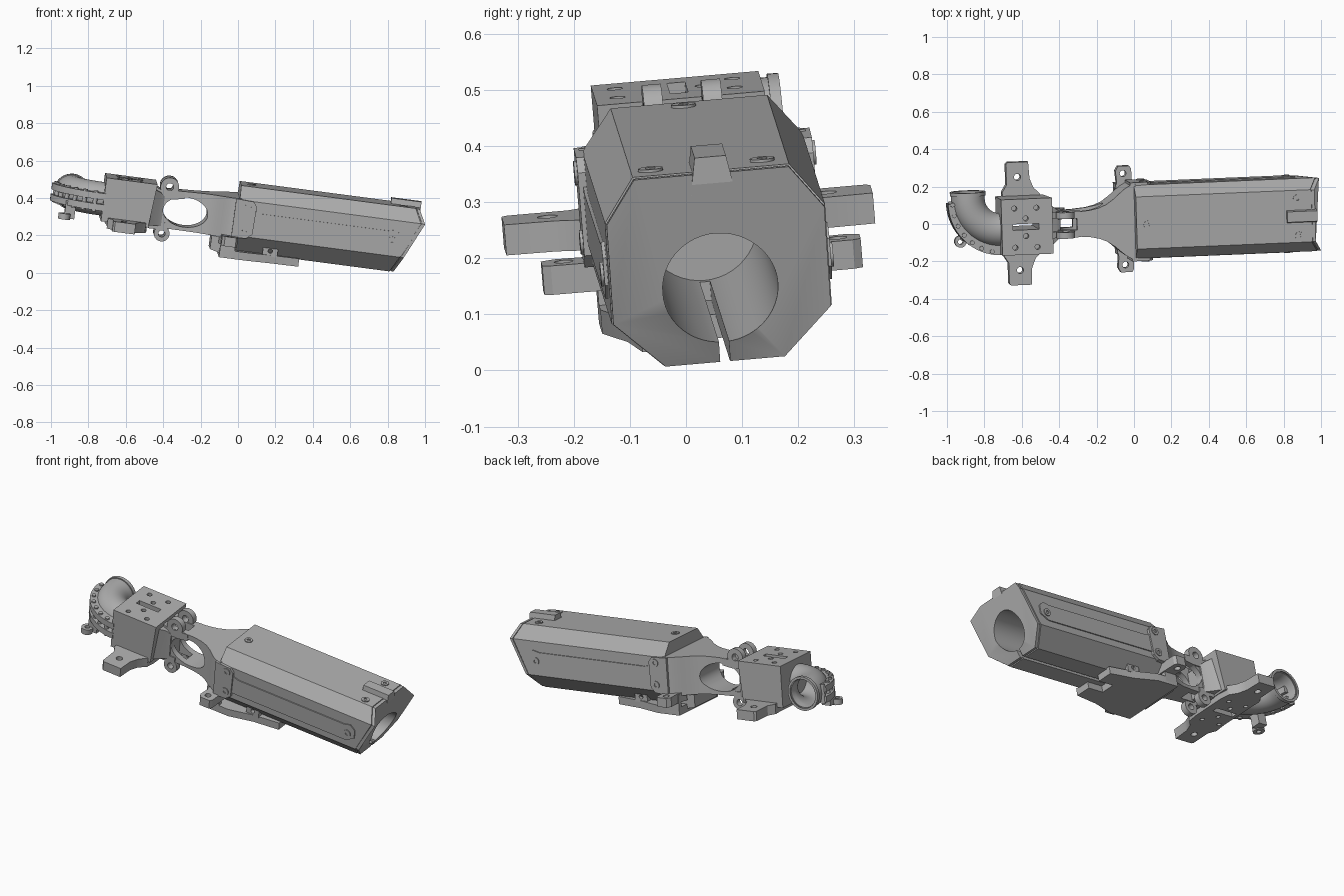
import bpy, bmesh
from math import sin, cos, pi, radians
from mathutils import Matrix

if "Cube" in bpy.data.objects:
    bpy.data.objects.remove(bpy.data.objects["Cube"])

grey = bpy.data.materials.new("plain grey")
grey.use_nodes = True
grey.diffuse_color = (0.42, 0.42, 0.42, 1)
grey.node_tree.nodes["Principled BSDF"].inputs["Base Color"].default_value = grey.diffuse_color

# Everything is built along a straight axis (u, v, w), then tilted as one
TILT = (Matrix.Translation((0, 0.02, 0.302)) @ Matrix.Rotation(radians(2.4), 4, 'Z')
        @ Matrix.Rotation(radians(7.5), 4, 'Y') @ Matrix.Rotation(radians(5), 4, 'X'))


def loft(name, rings, caps=True):
    bm = bmesh.new()
    loops = [[bm.verts.new(p) for p in ring] for ring in rings]
    n = len(loops[0])
    for a, b in zip(loops, loops[1:]):
        for i in range(n):
            bm.faces.new((a[i], a[(i + 1) % n], b[(i + 1) % n], b[i]))
    if caps:
        bm.faces.new(loops[0])
        bm.faces.new(loops[-1])
    bmesh.ops.recalc_face_normals(bm, faces=bm.faces)
    me = bpy.data.meshes.new(name)
    bm.to_mesh(me)
    bm.free()
    me.materials.append(grey)
    ob = bpy.data.objects.new(name, me)
    ob.matrix_world = TILT
    bpy.context.collection.objects.link(ob)
    return ob


def prism(name, pts, lo, hi, axis):
    place = {'u': lambda p, t: (t, p[0], p[1]),
             'v': lambda p, t: (p[0], t, p[1]),
             'w': lambda p, t: (p[0], p[1], t)}[axis]
    return loft(name, [[place(p, t) for p in pts] for t in (lo, hi)])


def ellipse(a, b, ra, rb=None, n=32):
    rb = rb or ra
    return [(a + ra * cos(2 * pi * i / n), b + rb * sin(2 * pi * i / n)) for i in range(n)]


def rect(a0, a1, b0, b1):
    return [(a0, b0), (a1, b0), (a1, b1), (a0, b1)]


def cut(ob, *cutters):
    for c in cutters:
        c.hide_render = True
        mod = ob.modifiers.new("cut", 'BOOLEAN')
        mod.operation, mod.solver, mod.object = 'DIFFERENCE', 'EXACT', c
    bpy.context.view_layer.update()
    me = bpy.data.meshes.new_from_object(ob.evaluated_get(bpy.context.evaluated_depsgraph_get()))
    ob.modifiers.clear()
    ob.data = me
    for c in cutters:
        bpy.data.objects.remove(c)
    return ob


def screw(name, a, b, base, axis, side=1):
    head = prism(name, ellipse(a, b, 0.022, n=20), side * (base - 0.01), side * (base + 0.005), axis)
    cut(head, prism("cutter", ellipse(a, b, 0.01, n=6), side * (base - 0.004), side * (base + 0.02), axis))


def eye(name, a, b, r, hole, lo, hi, axis):
    ob = prism(name, ellipse(a, b, r, n=20), lo, hi, axis)
    return cut(ob, prism("cutter", ellipse(a, b, hole, n=20), lo - 0.02, hi + 0.02, axis))


# Barrel shroud: octagonal tube with a slanted muzzle and separate-looking end cap
H, W, KNEE = 0.178, 0.197, 0.105
octagon = [(-0.108, -H), (0.108, -H), (W, -0.088), (W, KNEE),
           (0.14, H), (-0.14, H), (-W, KNEE), (-W, -0.088)]


def muzzle(w):
    return 0.99 - ((w - KNEE) * 0.5 if w > KNEE else (KNEE - w) * 0.46)


def muzzle_ring(scale, back):
    return [(muzzle(w) - back, v * scale, w * scale) for v, w in octagon]


shroud = loft("barrel_shroud", [[(-0.01, v, w) for v, w in octagon], muzzle_ring(1, 0.022),
                                muzzle_ring(0.965, 0.022), muzzle_ring(0.965, 0.016),
                                muzzle_ring(0.988, 0.016), muzzle_ring(0.988, 0)])
cut(shroud, prism("cutter", ellipse(0, -0.035, 0.103, n=48), 0.04, 1.2, 'u'),
    prism("cutter", rect(-0.009, 0.009, -0.3, -0.1), 0.06, 1.2, 'u'))

# Front sight and shroud screws
prism("front_sight", [(-0.04, 0.14), (0.04, 0.14), (0.028, 0.207), (-0.028, 0.207)], 0.80, 0.962, 'u')
for u, v in ((0.05, -0.012), (0.86, 0.095), (0.865, -0.105)):
    screw("top_screw", u, v, H, 'w')

# Side panels, receiver cheeks and their screws
panel = [(0.05, -0.05), (0.82, -0.05), (0.87, -0.02), (0.87, 0.03), (0.84, 0.055),
         (0.80, 0.045), (0.12, 0.045), (0.08, 0.055)]
cheek = [(-0.03, -0.1), (0.05, -0.095), (0.08, -0.07), (0.085, 0.08), (0.065, 0.105), (-0.03, 0.11)]
for s in (-1, 1):
    prism("side_panel", panel, s * 0.18, s * 0.203, 'v')
    prism("receiver_cheek", cheek, s * 0.17, s * 0.211, 'v')
    screw("panel_screw", 0.825, -0.005, 0.203, 'v', s)
    for w in (-0.05, 0.075):
        screw("cheek_screw", 0.045, w, 0.211, 'v', s)

# Receiver: flared neck with an oval window and a slot between the fork arms
flare = [(0, 0.203), (-0.03, 0.197), (-0.06, 0.18), (-0.09, 0.155), (-0.12, 0.128),
         (-0.16, 0.1), (-0.2, 0.083), (-0.25, 0.072), (-0.32, 0.066), (-0.42, 0.062)]
receiver = loft("receiver", [[(u, s * h, w) for s, w in ((-1, -0.11), (1, -0.11), (1, 0.112 + u * 0.04),
                                                         (-1, 0.112 + u * 0.04))] for u, h in flare])
cut(receiver, prism("cutter", ellipse(-0.285, -0.01, 0.12, 0.08), -0.3, 0.3, 'v'),
    prism("cutter", rect(-0.44, -0.32, -0.03, 0.03), -0.3, 0.3, 'w'))

# Underside: tang, mounting plate, hook and side lugs
prism("receiver_tang", [(-0.13, -0.1), (0.0, -0.1), (0.0, -0.2), (-0.07, -0.2), (-0.13, -0.185)],
      -0.11, 0.11, 'v')
base = [(-0.08, -0.19), (0.06, -0.19), (0.2, -0.15), (0.35, -0.13)]
plate = prism("mounting_plate", base + [(u, -v) for u, v in reversed(base)], -0.215, -0.172, 'w')
cut(plate, prism("cutter", rect(0.25, 0.4, -0.04, 0.04), -0.3, -0.1, 'w'))
lug = [(-0.09, 0.12), (-0.075, 0.2), (-0.08, 0.26), (-0.065, 0.285), (-0.005, 0.285), (0.005, 0.27), (0.01, 0.12)]
for s in (-1, 1):
    ob = prism("side_lug", [(u, s * v) for u, v in lug], -0.145, -0.093, 'w')
    cut(ob, prism("cutter", ellipse(-0.04, s * 0.245, 0.017, n=20), -0.2, 0, 'w'))
    hook = prism("plate_hook", rect(0.15, 0.23, -0.18, -0.125), s * 0.1, s * 0.15, 'v')
    cut(hook, prism("cutter", ellipse(0.19, -0.15, 0.012, n=16), -0.3, 0.3, 'v'))
    prism("plate_web", rect(-0.08, 0.0, -0.2, -0.1), s * 0.165, s * 0.19, 'v')

# Head block with drilled top and a through slot
head = prism("head_block", [(-0.73, -0.11), (-0.475, -0.11), (-0.455, 0.125), (-0.73, 0.125)], -0.15, 0.15, 'v')
holes = [(u, v) for u in (-0.66, -0.54) for v in (-0.11, 0.1)] + [(-0.6, -0.05), (-0.6, 0.045)]
cut(head, prism("cutter", rect(-0.67, -0.53, -0.016, 0.016), -0.3, 0.3, 'w'),
    *[prism("cutter", ellipse(u, v, 0.014, n=16), 0.09, 0.2, 'w') for u, v in holes])
neck = loft("head_neck", [[(u, -h, -0.1), (u, h, -0.1), (u, h, t), (u, -h, t)]
                          for u, h, t in ((-0.48, 0.13, 0.1), (-0.43, 0.085, 0.08), (-0.405, 0.07, 0.06))])

# Head foot: plate with a drilled wing on each side
wing = [(-0.69, 0.1), (-0.695, 0.17), (-0.67, 0.21), (-0.67, 0.32), (-0.66, 0.33), (-0.55, 0.33),
        (-0.545, 0.24), (-0.525, 0.19), (-0.49, 0.155), (-0.48, 0.1)]
foot = prism("head_foot", wing + [(u, -v) for u, v in reversed(wing)], -0.142, -0.087, 'w')
cut(foot, prism("cutter", rect(-0.67, -0.53, -0.016, 0.016), -0.3, 0.3, 'w'),
    *[prism("cutter", ellipse(-0.61, v, 0.018, n=20), -0.3, 0, 'w') for v in (-0.25, 0.25)],
    *[prism("cutter", ellipse(u, v, 0.012, n=16), -0.3, -0.12, 'w') for u, v in holes])

# Hinge eyes above and below the fork
for s in (-1, 1):
    lo, hi = sorted((s * 0.036, s * 0.07))
    eye("upper_hinge_eye", -0.385, 0.114, 0.05, 0.02, lo, hi, 'v')
    eye("lower_hinge_eye", -0.395, -0.14, 0.042, 0.018, lo, hi, 'v')
    prism("hinge_arm", [(-0.47, 0.05), (-0.36, 0.05), (-0.3, 0.06), (-0.3, 0.1), (-0.35, 0.095),
                        (-0.42, 0.09), (-0.47, 0.11)], lo, hi, 'v')
    prism("lower_hinge_arm", rect(-0.47, -0.37, -0.12, -0.08), lo, hi, 'v')

# Elbow pipe, open at its outer end
CU, CV, R, TUBE = -0.72, 0.15, 0.172, 0.09


def pipe_ring(a, lead=0, r=TUBE):
    return [(CU + (R + x) * cos(a), CV + (R + x) * sin(a) + lead, z) for x, z in ellipse(0, 0, r, n=40)]


path = [pipe_ring(pi * 1.5 - pi * 0.5 * i / 16) for i in range(17)]
elbow = loft("elbow_pipe", path + [pipe_ring(pi, 0.02), pipe_ring(pi, 0.02, 0.096), pipe_ring(pi, 0.04, 0.096)],
             caps=False)
wall = elbow.modifiers.new("wall", 'SOLIDIFY')
wall.thickness = 0.014
cut(elbow)

# Bolted elbow flanges
def arc(r, n=20):
    return [(CU + r * cos(pi + pi / 2 * i / n), CV - 0.02 + r * sin(pi + pi / 2 * i / n)) for i in range(n + 1)]


for name, lo, hi in (("upper_flange", 0.005, 0.04), ("lower_flange", -0.055, -0.02)):
    prism(name, arc(0.284) + arc(0.225)[::-1], lo, hi, 'w')
for u, v in arc(0.265, 7)[:-1]:
    prism("flange_bolt", ellipse(u + 0.004, v - 0.004, 0.012, n=12), -0.063, 0.048, 'w')

# Small eye under the elbow
eye("elbow_eye", -0.925, -0.085, 0.032, 0.014, -0.13, -0.098, 'w')
prism("elbow_eye_arm", rect(-0.925, -0.87, -0.075, -0.02), -0.125, -0.03, 'w')

# Smooth round surfaces, keep edges crisp
for ob in bpy.context.collection.objects:
    if ob.type == 'MESH' and grey.name in ob.data.materials:
        ob.data.shade_smooth()
        ob.data.set_sharp_from_angle(angle=radians(25))
